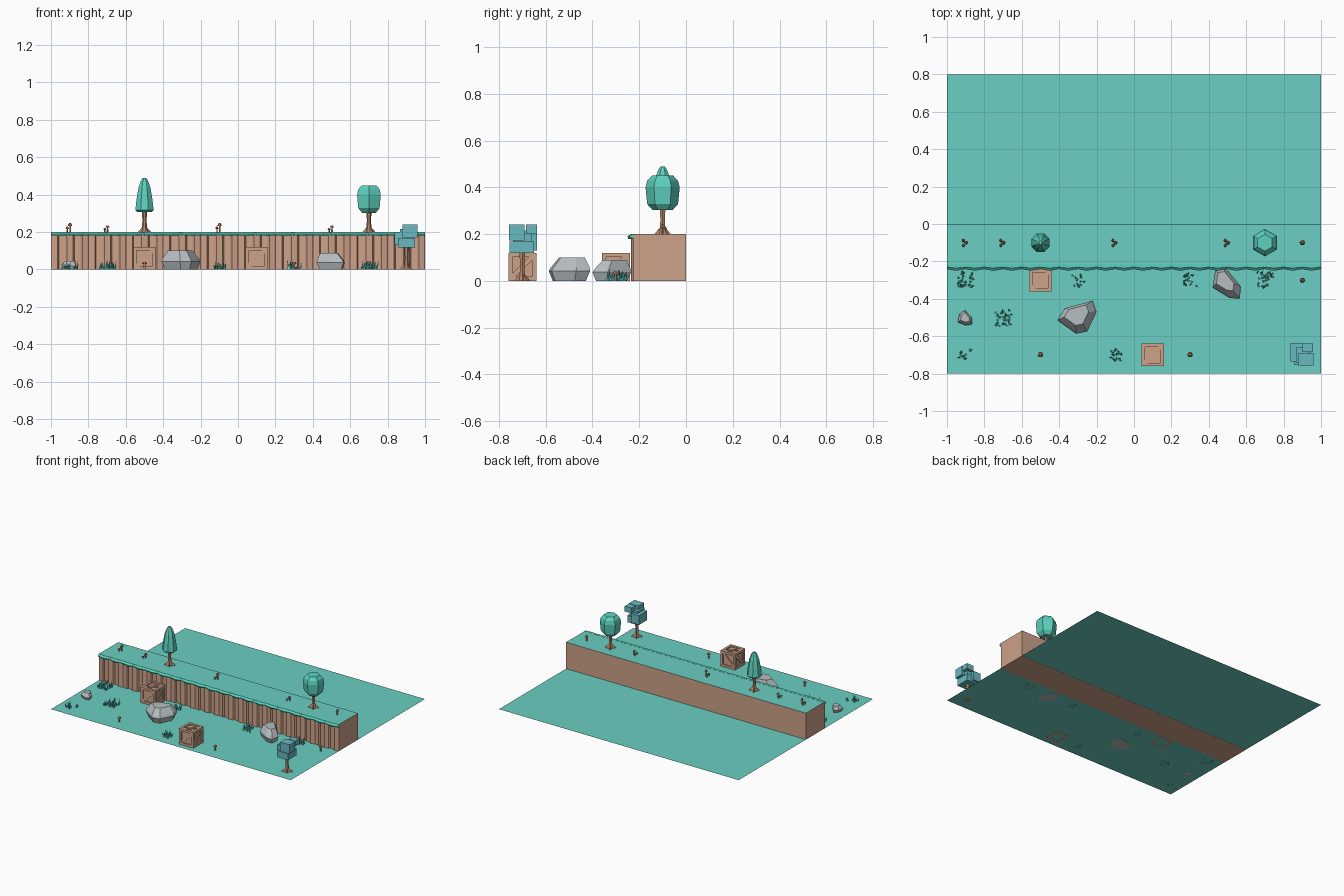
import bpy, math, random

if "Cube" in bpy.data.objects:
    bpy.data.objects.remove(bpy.data.objects["Cube"])

random.seed(4)


def material(name, r, g, b):
    m = bpy.data.materials.new(name)
    m.diffuse_color = (r, g, b, 1)
    m.use_nodes = True
    m.node_tree.nodes["Principled BSDF"].inputs["Base Color"].default_value = m.diffuse_color
    return m


GRASS = material("grass_teal", 0.145, 0.62, 0.54)
LEAF = material("leaf_teal", 0.11, 0.64, 0.52)
BLOCK = material("blue_leaf", 0.14, 0.49, 0.53)
DIRT = material("dirt_tan", 0.61, 0.36, 0.25)
WOOD = material("bark_brown", 0.48, 0.25, 0.16)
STONE = material("stone_grey", 0.47, 0.51, 0.53)
CAP = material("cap_red", 0.50, 0.17, 0.10)


def build(name, verts, faces, *mats):
    me = bpy.data.meshes.new(name)
    me.from_pydata(verts, [], faces)
    for m in mats:
        me.materials.append(m)
    ob = bpy.data.objects.new(name, me)
    bpy.context.collection.objects.link(ob)
    return ob


def loft(name, rings, mat):
    """Skin a stack of equal-length closed rings and cap both ends."""
    n = len(rings[0])
    verts = [p for ring in rings for p in ring]
    faces = [tuple(range(n))[::-1], tuple(range(len(verts) - n, len(verts)))]
    for k in range(len(rings) - 1):
        for i in range(n):
            j = (i + 1) % n
            faces.append((k * n + i, k * n + j, k * n + n + j, k * n + n + i))
    return build(name, verts, faces, mat)


def turned(name, x, y, profile, n, mat, phase=0):
    rings = [[(x + r * math.cos(phase + i * math.tau / n),
               y + r * math.sin(phase + i * math.tau / n), z) for i in range(n)]
             for r, z in profile]
    return loft(name, rings, mat)


def box(name, x0, x1, y0, y1, z0, z1, mat):
    base = [(x0, y0), (x1, y0), (x1, y1), (x0, y1)]
    return loft(name, [[(x, y, z) for x, y in base] for z in (z0, z1)], mat)


# Ground sheet
build("ground", [(-1, -.8, .0008), (1, -.8, .0008), (1, .8, .0008), (-1, .8, .0008)],
      [(0, 1, 2, 3)], GRASS)

# Cliff: one block with a grooved plank front, repeated every 0.2
planks = [(0, -.225), (.035, -.232), (.042, -.220), (.075, -.228), (.085, -.235),
          (.118, -.230), (.126, -.218), (.158, -.226), (.168, -.235), (.195, -.229)]
front = [(-1 + t * .2 + dx, y) for t in range(10) for dx, y in planks] + [(1, -.225)]
outline = front + [(1, 0), (-1, 0)]
cliff = loft("cliff", [[(x, y, z) for x, y in outline] for z in (0, .2)], DIRT)
cliff.data.materials.append(GRASS)
for p in cliff.data.polygons:
    if p.normal.z > .9:
        p.material_index = 1

# Grass lip: zigzag overhang hanging from the top edge
lip, count = [], 80
for i in range(count + 1):
    x = -1 + 2 * i / count
    w = (0, .005, .009, .004)[i % 4]
    lip += [(x, -.215, .2008), (x, -.230 - w * .6, .2008),
            (x, -.241 - w, .190), (x, -.238 - w, .183 - w * .4), (x, -.215, .181)]
lip_faces = []
for i in range(count):
    for k in range(5):
        a, b = i * 5 + k, i * 5 + (k + 1) % 5
        lip_faces.append((a, b, b + 5, a + 5))
lip_faces += [(4, 3, 2, 1, 0), tuple(count * 5 + k for k in range(5))]
build("grass_lip", lip, lip_faces, LEAF)


# Trees
def trunk(name, x, y, z, top):
    turned(name, x, y, [(.022, z), (.014, z + .02), (.011, z + .06), (.015, top)], 6, WOOD)
    for i in range(4):
        a = i * math.tau / 4 + .5
        c, s = math.cos(a), math.sin(a)
        build(name + "_root", [(x + .040 * c, y + .040 * s, z),
                               (x + .01 * c - .008 * s, y + .01 * s + .008 * c, z),
                               (x + .01 * c + .008 * s, y + .01 * s - .008 * c, z),
                               (x + .01 * c, y + .01 * s, z + .03)],
              [(0, 1, 3), (0, 3, 2), (1, 2, 3), (0, 2, 1)], WOOD)


trunk("tall_tree_trunk", -.5, -.1, .2, .33)
turned("tall_tree_crown", -.5, -.1, [(.042, .308), (.053, .318), (.045, .38),
                                     (.034, .44), (.020, .476), (.009, .49)], 8, LEAF, math.pi / 8)
trunk("round_tree_trunk", .7, -.1, .2, .33)
turned("round_tree_crown", .7, -.1, [(.042, .302), (.066, .328), (.073, .40),
                                     (.066, .428), (.045, .45)], 6, LEAF, math.pi / 2)
trunk("block_tree_trunk", .9, -.7, 0, .14)
for b in [(.855, .945, -.755, -.65, .118, .168), (.838, .90, -.735, -.637, .13, .20),
          (.88, .96, -.757, -.69, .172, .24), (.90, .958, -.685, -.638, .20, .24),
          (.865, .935, -.74, -.66, .16, .215)]:
    box("block_tree_leaves", *b, BLOCK)


# Crates: inset core, edge beams along each axis, diagonal braces
def crate(cx, cy, h=.06, w=.018):
    def part(name, lo, hi):
        box(name, cx + lo[0], cx + hi[0], cy + lo[1], cy + hi[1],
            h + lo[2], h + hi[2], DIRT)
    q = h - .010
    part("crate_panels", (-q, -q, -q), (q, q, q))
    for axis in range(3):
        for s in (-1, 1):
            for t in (-1, 1):
                lo, hi = [0] * 3, [0] * 3
                lo[axis], hi[axis] = (-h, h) if axis == 2 else (-h + w, h - w)
                for k, sg in zip([a for a in range(3) if a != axis], (s, t)):
                    lo[k], hi[k] = sorted((sg * h, sg * (h - w)))
                if axis == 1:
                    lo[1], hi[1] = -h + w, h - w
                part("crate_beam", lo, hi)
    i, d = h - w, .014
    strip = [(-i, -i), (-i + d, -i), (i, i - d), (i, i), (i - d, i), (-i, -i + d)]
    for axis in range(3):
        for s in (-1, 1):
            rings = []
            for depth in (q - .002, h - .003):
                ring = []
                for u, v in strip:
                    p = [u, v]
                    p.insert(axis, s * depth)
                    ring.append((cx + p[0], cy + p[1], h + p[2]))
                rings.append(ring)
            loft("crate_brace", rings, DIRT)


crate(-.5, -.3)
crate(.1, -.7)


# Rocks: an outline at the waist, pulled in at the base and at a flat top
def rock(name, pts, h, shift):
    cx = sum(p[0] for p in pts) / len(pts)
    cy = sum(p[1] for p in pts) / len(pts)
    rings = []
    for s, z, k in ((.8, 0, 0), (1, h * .42, 0), (.93, h * .58, .3), (.62, h, 1)):
        rings.append([(cx + (x - cx) * s + shift[0] * k,
                       cy + (y - cy) * s + shift[1] * k, z) for x, y in pts])
    loft(name, rings, STONE)


rock("large_rock", [(-.41, -.515), (-.31, -.587), (-.25, -.575), (-.20, -.47),
                    (-.22, -.41), (-.37, -.45)], .1, (-.008, .012))
rock("medium_rock", [(.42, -.34), (.51, -.395), (.565, -.40), (.572, -.335),
                     (.49, -.235), (.435, -.245)], .088, (-.01, .015))
rock("small_rock", [(-.942, -.525), (-.90, -.542), (-.865, -.535), (-.868, -.50),
                    (-.905, -.46), (-.935, -.485)], .045, (0, .004))


# Grass tufts: leaning three-sided blades
def tuft(x, y, size, blades):
    verts, faces = [], []
    for i in range(blades):
        bx, by = x + random.uniform(-size, size) * .85, y + random.uniform(-size, size) * .85
        a, h = random.uniform(0, math.tau), random.uniform(.02, .05)
        n = len(verts)
        for k in range(3):
            t = a + k * math.tau / 3
            verts.append((bx + .006 * math.cos(t), by + .006 * math.sin(t), 0))
        verts.append((bx + .012 * math.cos(a), by + .012 * math.sin(a), h))
        faces += [(n, n + 1, n + 3), (n + 1, n + 2, n + 3), (n + 2, n, n + 3)]
    build("grass_tuft", verts, faces, LEAF)


for x, y, size, blades in [(-.9, -.3, .05, 36), (-.7, -.5, .05, 36), (.7, -.3, .05, 36),
                           (-.3, -.3, .038, 14), (.3, -.3, .04, 20), (-.1, -.7, .04, 20),
                           (-.9, -.7, .038, 14)]:
    tuft(x, y, size, blades)


# Mushrooms, single or in threes
def mushroom(x, y, z, h, r):
    turned("mushroom_stem", x, y, [(r * .45, z), (r * .35, z + h * .8)], 5, DIRT)
    turned("mushroom_cap", x, y, [(r, z + h * .7), (r * .9, z + h * .82), (r * .4, z + h)], 6, CAP)


for x, h in ((-.9, .048), (-.7, .036), (-.1, .048), (.5, .034)):
    mushroom(x + .002, -.1, .2, h, .011)
    mushroom(x - .013, -.088, .2, h * .6, .008)
    mushroom(x - .012, -.115, .2, h * .45, .008)
for x, y, z in ((.9, -.1, .2), (.9, -.3, 0), (-.5, -.7, 0), (.3, -.7, 0)):
    mushroom(x, y, z, .04, .014)
